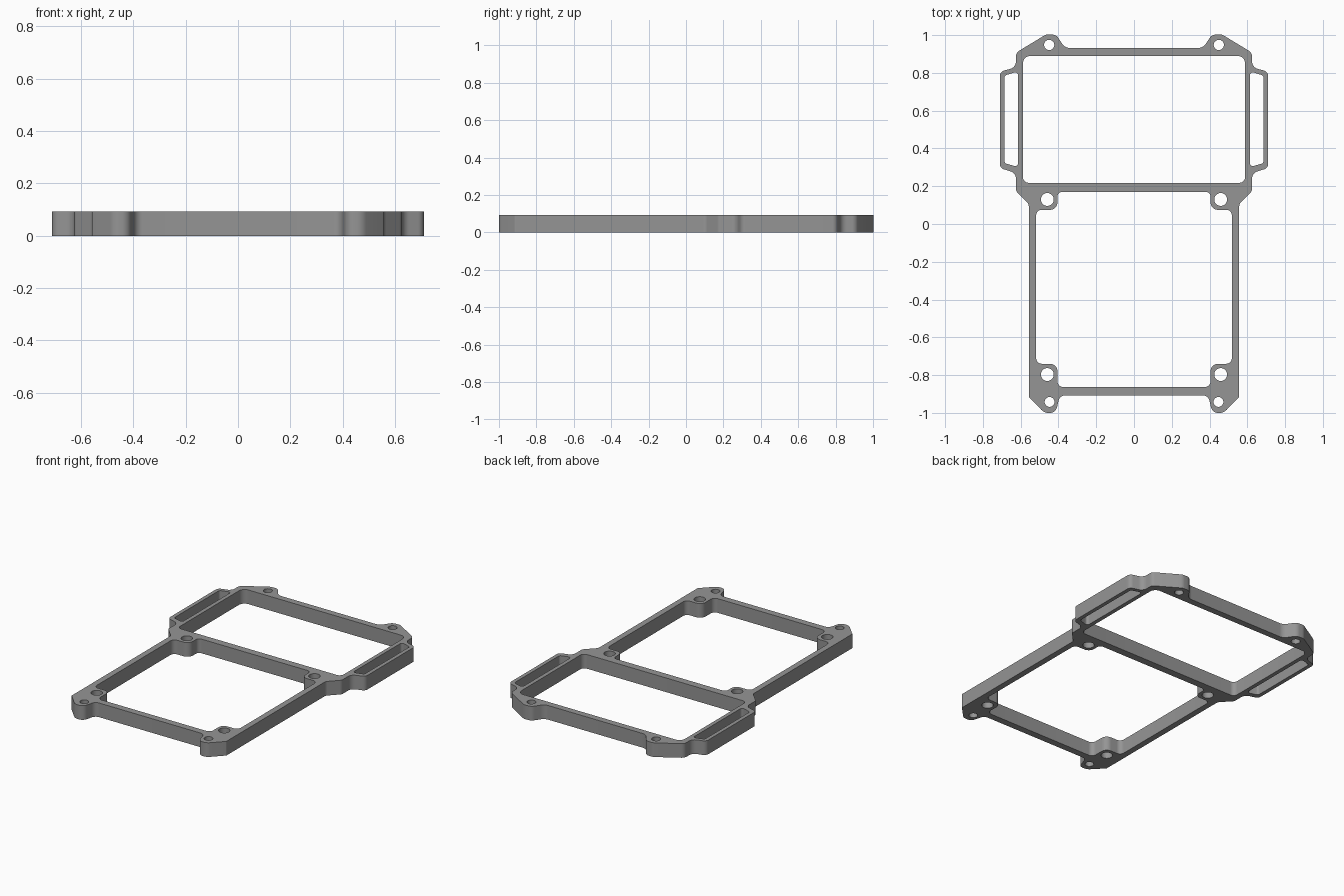
import bpy, bmesh, math
from mathutils import Vector

if "Cube" in bpy.data.objects:
    bpy.data.objects.remove(bpy.data.objects["Cube"])

HEIGHT = 0.092


def fillet(corners, steps=8):
    """Closed outline from (x, y, radius) corners, each rounded by an arc."""
    pts = []
    n = len(corners)
    for i, (x, y, r) in enumerate(corners):
        p = Vector((x, y))
        a = Vector(corners[i - 1][:2]) - p
        b = Vector(corners[(i + 1) % n][:2]) - p
        if r == 0:
            pts.append(p)
            continue
        half = a.angle(b) / 2
        t = min(r / math.tan(half), a.length * 0.49, b.length * 0.49)
        r = t * math.tan(half)
        a.normalize()
        b.normalize()
        c = p + (a + b).normalized() * (r / math.sin(half))
        start = p + a * t - c
        sweep = start.angle_signed(p + b * t - c)
        for k in range(steps + 1):
            ang = -sweep * k / steps
            co, si = math.cos(ang), math.sin(ang)
            pts.append(c + Vector((start.x * co - start.y * si,
                                   start.x * si + start.y * co)))
    return pts


def mirrored(half):
    """Complete a right-hand half outline, ordered top to bottom."""
    return half + [(-x, y, r) for x, y, r in reversed(half)]


def circle(x, y, r, n=32):
    return [Vector((x + r * math.cos(2 * math.pi * i / n),
                    y + r * math.sin(2 * math.pi * i / n))) for i in range(n)]


# Outer silhouette: screw ears, strap loops, shoulders and lower ears
outer = [(0.365, 0.932, 0.05), (0.412, 1.002, 0.04), (0.465, 1.004, 0.045),
         (0.625, 0.907, 0.035), (0.625, 0.83, 0.04), (0.71, 0.806, 0.03),
         (0.71, 0.296, 0.03), (0.625, 0.27, 0.04), (0.625, 0.175, 0.03),
         (0.557, 0.105, 0.03), (0.557, -0.915, 0.01), (0.475, -1.0, 0.05),
         (0.415, -1.0, 0.05), (0.392, -0.907, 0.035)]

# Upper window, and lower window stepping around the four screw bosses
upper = [(0.588, 0.89, 0.04), (0.588, 0.218, 0.03)]
lower = [(0.405, 0.17, 0.025), (0.405, 0.075, 0.04), (0.518, 0.075, 0.03),
         (0.518, -0.74, 0.03), (0.405, -0.74, 0.04), (0.405, -0.863, 0.03)]
outlines = [fillet(mirrored(h)) for h in (outer, upper, lower)]

# Strap slots and screw holes on both sides
slot = [(0.614, 0.808, 0.015), (0.685, 0.786, 0.015),
        (0.685, 0.322, 0.015), (0.614, 0.302, 0.015)]
for s in (1, -1):
    outlines.append(fillet([(s * x, y, r) for x, y, r in slot]))
    for x, y, r in ((0.449, 0.948, 0.027), (0.459, 0.13, 0.034),
                    (0.459, -0.797, 0.034), (0.447, -0.942, 0.026)):
        outlines.append(circle(s * x, y, r))

# Extruded flat profile
curve = bpy.data.curves.new("frame_profile", 'CURVE')
curve.dimensions = '2D'
curve.fill_mode = 'BOTH'
curve.extrude = HEIGHT / 2
for pts in outlines:
    sp = curve.splines.new('POLY')
    sp.points.add(len(pts) - 1)
    for q, p in zip(sp.points, pts):
        q.co = (p.x, p.y, 0, 1)
    sp.use_cyclic_u = True

frame = bpy.data.objects.new("mounting_frame", curve)
bpy.context.collection.objects.link(frame)
bpy.context.view_layer.objects.active = frame
frame.select_set(True)
bpy.ops.object.convert(target='MESH')
frame = bpy.context.object
frame.name = "mounting_frame"

# Weld, rest on the ground, and fix normals
bm = bmesh.new()
bm.from_mesh(frame.data)
bmesh.ops.remove_doubles(bm, verts=bm.verts, dist=1e-5)
bmesh.ops.translate(bm, verts=bm.verts, vec=(0, 0, HEIGHT / 2))
bmesh.ops.recalc_face_normals(bm, faces=bm.faces)
bm.to_mesh(frame.data)
bm.free()

grey = bpy.data.materials.new("grey_plastic")
grey.diffuse_color = (0.3, 0.3, 0.3, 1)
grey.use_nodes = True
grey.node_tree.nodes["Principled BSDF"].inputs["Base Color"].default_value = grey.diffuse_color
frame.data.materials.clear()
frame.data.materials.append(grey)
bpy.ops.object.shade_smooth_by_angle(angle=math.radians(30))
